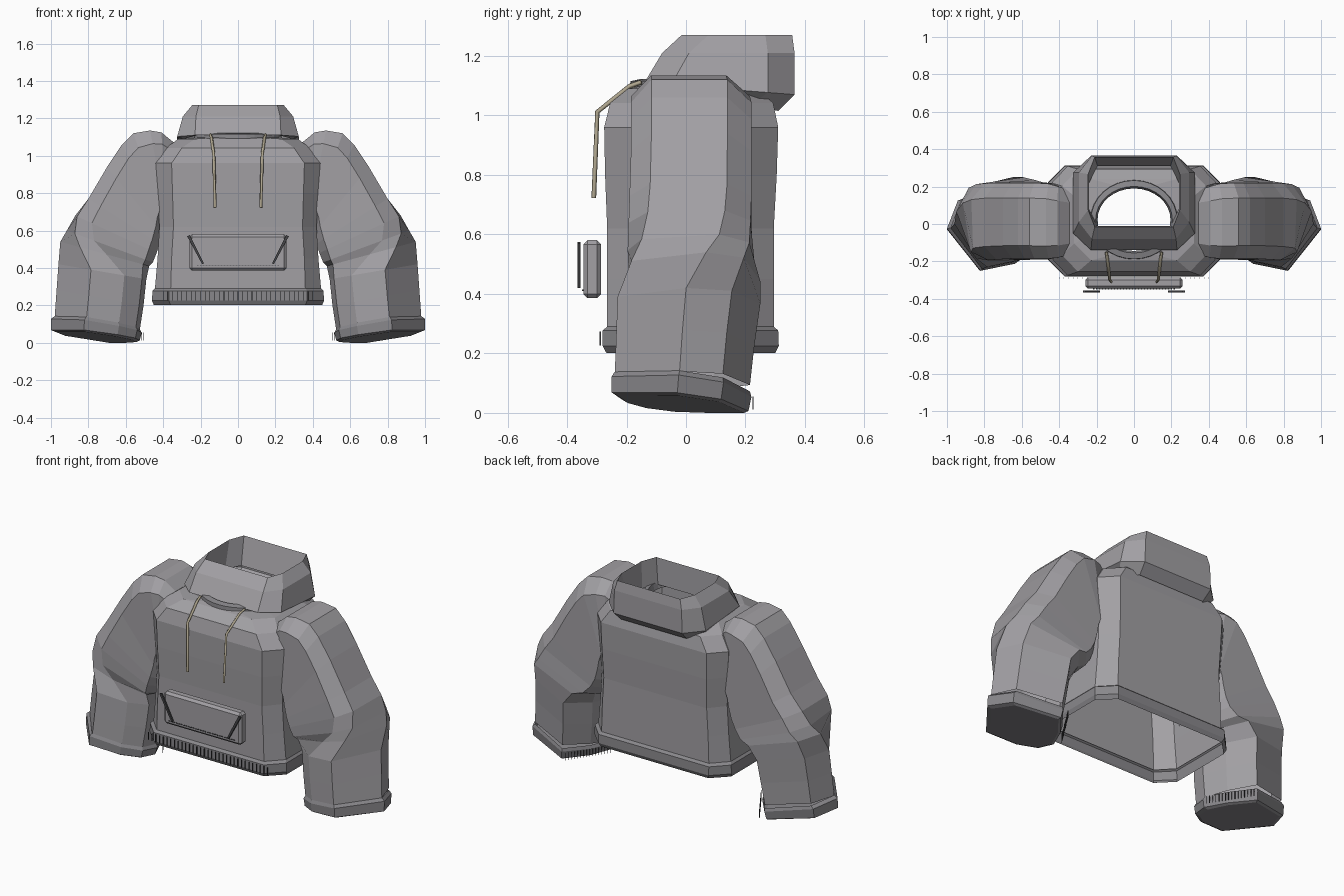
import bpy, bmesh, math
from mathutils import Vector

if "Cube" in bpy.data.objects:
    bpy.data.objects.remove(bpy.data.objects["Cube"])


def material(name, rgb):
    m = bpy.data.materials.new(name)
    m.diffuse_color = (*rgb, 1)
    m.use_nodes = True
    m.node_tree.nodes["Principled BSDF"].inputs["Base Color"].default_value = m.diffuse_color
    return m


CLOTH = material("grey_cloth", (0.36, 0.35, 0.37))
RIB = material("rib_grey", (0.25, 0.245, 0.26))
DARK = material("dark_trim", (0.06, 0.06, 0.065))
CORD = material("beige_cord", (0.44, 0.39, 0.28))


def finish(bm, name, mat):
    bmesh.ops.recalc_face_normals(bm, faces=bm.faces)
    me = bpy.data.meshes.new(name)
    me.materials.append(mat)
    bm.to_mesh(me)
    bm.free()
    ob = bpy.data.objects.new(name, me)
    bpy.context.collection.objects.link(ob)
    return ob


def loft(rings, closed_ring=False, cap_end=False):
    """Skin a list of equally long vertex rings."""
    bm = bmesh.new()
    vs = [[bm.verts.new(p) for p in r] for r in rings]
    n = len(vs[0])
    pairs = list(zip(vs, vs[1:])) + ([(vs[-1], vs[0])] if closed_ring else [])
    for a, b in pairs:
        for i in range(n):
            bm.faces.new((a[i], a[(i + 1) % n], b[(i + 1) % n], b[i]))
    if cap_end:
        bm.faces.new(vs[-1])
    return bm


def octagon(hx, fx, yf, yb, zf, zb=None, c=0.09):
    """Rectangle with cut corners; the height may tilt from front to back."""
    zb = zf if zb is None else zb
    pts = [(-fx, yf), (fx, yf), (hx, yf + c), (hx, yb - c),
           (fx, yb), (-fx, yb), (-hx, yb - c), (-hx, yf + c)]
    return [(x, y, zf + (zb - zf) * (y - yf) / (yb - yf)) for x, y in pts]


def ellipse(rx, ry, z, n, start=0.0):
    angles = [start + 2 * math.pi * i / n for i in range(n)]
    return [(rx * math.cos(a), 0.023 + ry * math.sin(a), z) for a in angles]


def add_box(bm, center, size):
    r = bmesh.ops.create_cube(bm, size=1)
    for v in r["verts"]:
        v.co = Vector(center) + Vector([a * b for a, b in zip(v.co, size)])


# Torso, open at hem and neck
body = [octagon(*a) for a in [
    (0.445, 0.36, -0.265, 0.295, 0.28), (0.43, 0.355, -0.265, 0.295, 0.45),
    (0.42, 0.345, -0.265, 0.295, 0.62), (0.43, 0.35, -0.272, 0.305, 0.80),
    (0.44, 0.355, -0.275, 0.31, 0.96), (0.385, 0.30, -0.255, 0.293, 1.042),
    (0.32, 0.23, -0.195, 0.24, 1.09)]]
body.append(ellipse(0.225, 0.195, 1.098, 8, math.radians(-112.5)))
finish(loft(body), "torso", CLOTH)

# Hem band
hem = [octagon(*a) for a in [
    (0.445, 0.36, -0.265, 0.295, 0.29), (0.457, 0.37, -0.28, 0.31, 0.277),
    (0.46, 0.37, -0.28, 0.312, 0.225), (0.45, 0.36, -0.268, 0.30, 0.202)]]
finish(loft(hem), "hem_band", RIB)

# Neck trim ring
trim = [ellipse(rx, ry, z, 32) for rx, ry, z in [
    (0.195, 0.167, 1.085), (0.235, 0.212, 1.085), (0.23, 0.21, 1.115), (0.205, 0.178, 1.122)]]
finish(loft(trim, closed_ring=True), "neck_trim", RIB)

# Hood collar with sloping inner wall
hood = [octagon(*a) for a in [
    (0.29, 0.22, -0.11, 0.31, 1.11, 1.015), (0.325, 0.23, -0.14, 0.365, 1.11, 1.07),
    (0.295, 0.225, -0.08, 0.365, 1.21, 1.21), (0.245, 0.21, -0.015, 0.357, 1.27, 1.27),
    (0.24, 0.195, -0.01, 0.31, 1.11, 1.11)]]
finish(loft(hood), "hood_collar", CLOTH)

# Sleeves: sections run from the outer point to the inner point (x, z),
# then front y, back y and the amount of forearm twist
SECTIONS = [
    (0.33, 1.06, 0.38, 0.80, -0.16, 0.18, 0), (0.41, 1.125, 0.385, 0.76, -0.18, 0.20, 0),
    (0.47, 1.135, 0.39, 0.72, -0.185, 0.215, 0), (0.56, 1.12, 0.40, 0.67, -0.185, 0.22, 0),
    (0.62, 1.06, 0.41, 0.63, -0.185, 0.22, 0), (0.70, 0.94, 0.41, 0.59, -0.185, 0.22, 0),
    (0.80, 0.77, 0.42, 0.53, -0.19, 0.22, 0), (0.87, 0.68, 0.435, 0.48, -0.195, 0.222, 0.06),
    (0.915, 0.60, 0.455, 0.43, -0.205, 0.235, 0.25), (0.95, 0.54, 0.475, 0.41, -0.215, 0.25, 0.6),
    (0.96, 0.42, 0.49, 0.34, -0.23, 0.25, 1), (0.97, 0.28, 0.505, 0.20, -0.235, 0.23, 1),
    (0.98, 0.14, 0.525, 0.07, -0.24, 0.215, 1)]
CUFF = [(0.98, 0.14, 0.525, 0.07, -0.24, 0.215, 1), (1.0, 0.125, 0.515, 0.05, -0.25, 0.22, 1),
        (1.0, 0.065, 0.525, 0.008, -0.25, 0.21, 1), (0.975, 0.055, 0.545, 0.0, -0.23, 0.195, 1)]
# (position outer-to-inner, position front-to-back)
UPPER = [(0, .17), (0, .8), (.17, 1), (.9, 1), (1, .85), (1, .15), (.9, 0), (.17, 0)]
LOWER = [(.37, 0), (0, .48), (.12, .8), (.66, 1), (.88, .72), (1, .45), (.95, .23), (.75, .08)]


def section(s, side, tilt=0.0):
    ox, oz, ix, iz, yf, yb, w = s
    pts = []
    for (t0, v0), (t1, v1) in zip(UPPER, LOWER):
        t, v = t0 + (t1 - t0) * w, v0 + (v1 - v0) * w
        y = yf + (yb - yf) * v
        pts.append((side * (ox + (ix - ox) * t), y, max(0, oz + (iz - oz) * t - tilt * y)))
    return pts


for side, label in ((-1, "left"), (1, "right")):
    finish(loft([section(s, side) for s in SECTIONS]), label + "_sleeve", CLOTH)
    finish(loft([section(s, side, 0.1) for s in CUFF], cap_end=True), label + "_cuff", RIB)

    # Rib strips along the inner back edge of the cuff
    bm = bmesh.new()
    for i in range(16):
        f = i / 15
        add_box(bm, (side * (0.505 + 0.145 * f), 0.225 * f, 0.033), (0.003, 0.003, 0.044))
    finish(bm, label + "_cuff_ribs", DARK)

    # Drawstring
    cu = bpy.data.curves.new(label + "_drawstring", "CURVE")
    cu.dimensions = "3D"
    cu.bevel_depth = 0.008
    cu.bevel_resolution = 0
    cu.use_fill_caps = True
    path = [(0.148, -0.15, 1.112), (0.142, -0.19, 1.098), (0.13, -0.298, 1.012),
            (0.122, -0.31, 0.722)]
    sp = cu.splines.new("POLY")
    sp.points.add(len(path) - 1)
    for p, (x, y, z) in zip(sp.points, path):
        p.co = (side * x, y, z, 1)
    cu.materials.append(CORD)
    bpy.context.collection.objects.link(bpy.data.objects.new(label + "_drawstring", cu))

    # Slanted pocket opening
    corners = [(0.272, 0.57), (0.258, 0.575), (0.182, 0.425), (0.192, 0.42)]
    bm = loft([[(side * x, y, z) for x, z in corners] for y in (-0.365, -0.355)], cap_end=True)
    bm.verts.ensure_lookup_table()
    bm.faces.new(bm.verts[:4])
    finish(bm, label + "_pocket_opening", DARK)

# Pouch pocket
bm = bmesh.new()
add_box(bm, (0, -0.315, 0.483), (0.52, 0.06, 0.195))
bmesh.ops.bevel(bm, geom=bm.edges[:], offset=0.014, segments=1, affect="EDGES")
finish(bm, "pouch_pocket", CLOTH)

# Pocket stitching
bm = bmesh.new()
for i in range(28):
    add_box(bm, (-0.216 + 0.016 * i, -0.347, 0.412), (0.009, 0.006, 0.004))
finish(bm, "pocket_stitches", DARK)

# Hem rib strips
bm = bmesh.new()
for i in range(33):
    add_box(bm, (-0.4 + 0.025 * i, -0.288, 0.25), (0.003, 0.006, 0.046))
finish(bm, "hem_ribs", DARK)
